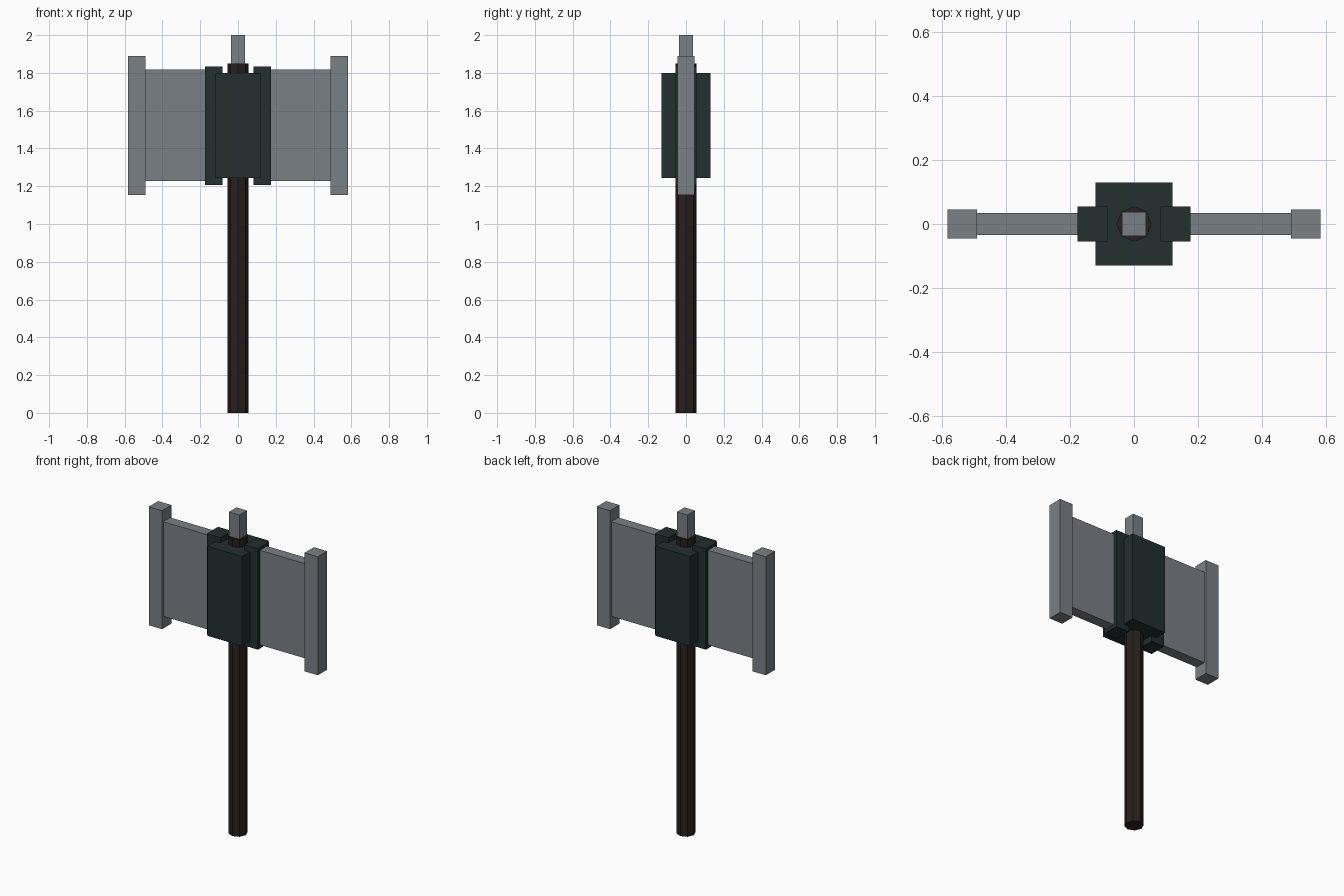
import bpy

if "Cube" in bpy.data.objects:
    bpy.data.objects.remove(bpy.data.objects["Cube"])


def material(name, rgb):
    m = bpy.data.materials.new(name)
    m.diffuse_color = (*rgb, 1.0)
    m.use_nodes = True
    m.node_tree.nodes["Principled BSDF"].inputs["Base Color"].default_value = m.diffuse_color
    return m


STEEL = material("grey_steel", (0.195, 0.215, 0.235))
IRON = material("dark_green_iron", (0.016, 0.029, 0.028))
WOOD = material("dark_brown_wood", (0.021, 0.014, 0.013))


def box(name, x0, x1, half_y, z0, z1, mat):
    """Flat box between x0..x1 and z0..z1, centred on y = 0."""
    bpy.ops.mesh.primitive_cube_add(size=1, location=((x0 + x1) / 2, 0, (z0 + z1) / 2))
    ob = bpy.context.object
    ob.name = name
    ob.scale = (x1 - x0, 2 * half_y, z1 - z0)
    bpy.ops.object.transform_apply(location=False, rotation=False, scale=True)
    ob.data.materials.append(mat)
    return ob


# Octagonal handle, corners on the axes
bpy.ops.mesh.primitive_cylinder_add(vertices=8, radius=0.055, depth=1.85, location=(0, 0, 0.925))
handle = bpy.context.object
handle.name = "handle"
handle.data.materials.append(WOOD)

# Top spike and central block
box("top_spike", -0.037, 0.037, 0.037, 1.80, 2.0, STEEL)
box("centre_block", -0.12, 0.12, 0.13, 1.243, 1.80, IRON)

# Mirrored head parts
for side, s in (("left", -1), ("right", 1)):
    for part, a, b, hy, z0, z1, mat in (
        ("collar", 0.083, 0.176, 0.055, 1.207, 1.835, IRON),
        ("head_slab", 0.12, 0.50, 0.034, 1.228, 1.817, STEEL),
        ("striking_face", 0.49, 0.582, 0.046, 1.153, 1.89, STEEL),
    ):
        x0, x1 = sorted((s * a, s * b))
        box(f"{part}_{side}", x0, x1, hy, z0, z1, mat)
